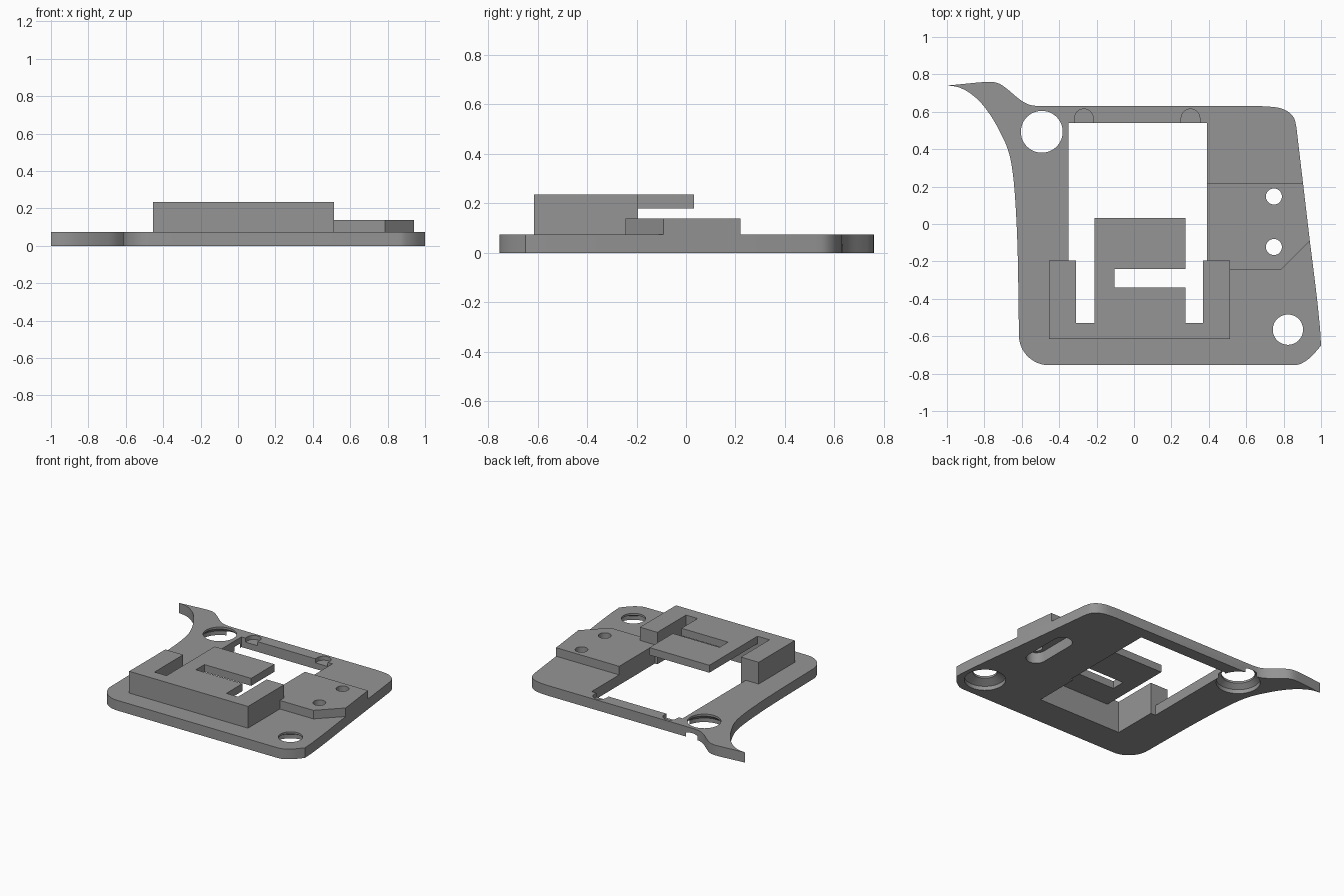
import bpy, bmesh, math
from mathutils import Vector

if "Cube" in bpy.data.objects:
    bpy.data.objects.remove(bpy.data.objects["Cube"])

grey = bpy.data.materials.new("mid grey")
grey.diffuse_color = (0.3, 0.3, 0.3, 1)
grey.use_nodes = True
grey.node_tree.nodes["Principled BSDF"].inputs["Base Color"].default_value = grey.diffuse_color


def finish(name, bm):
    bmesh.ops.recalc_face_normals(bm, faces=bm.faces)
    me = bpy.data.meshes.new(name)
    bm.to_mesh(me)
    bm.free()
    me.materials.append(grey)
    ob = bpy.data.objects.new(name, me)
    bpy.context.collection.objects.link(ob)
    return ob


def prism(name, pts, z0, z1):
    """Extrude a flat outline between two heights."""
    bm = bmesh.new()
    face = bm.faces.new([bm.verts.new((x, y, z0)) for x, y in pts])
    res = bmesh.ops.extrude_face_region(bm, geom=[face])
    top = [g for g in res["geom"] if isinstance(g, bmesh.types.BMVert)]
    bmesh.ops.translate(bm, verts=top, vec=(0, 0, z1 - z0))
    return finish(name, bm)


def lathe(name, x, y, profile, n=48):
    """Closed solid of revolution from (radius, z) pairs."""
    bm = bmesh.new()
    rings = [[bm.verts.new((x + r * math.cos(math.tau * i / n),
                            y + r * math.sin(math.tau * i / n), z))
              for i in range(n)] for r, z in profile]
    for a, b in zip(rings, rings[1:]):
        for i in range(n):
            j = (i + 1) % n
            bm.faces.new((a[i], a[j], b[j], b[i]))
    bm.faces.new(rings[0][::-1])
    bm.faces.new(rings[-1])
    return finish(name, bm)


def spline(pts, steps=4):
    """Smooth open curve through the points."""
    p = [Vector(q) for q in pts]
    p = [2 * p[0] - p[1]] + p + [2 * p[-1] - p[-2]]
    out = []
    for a, b, c, d in zip(p, p[1:], p[2:], p[3:]):
        for k in range(steps):
            t = k / steps
            v = 0.5 * (2 * b + (c - a) * t + (2 * a - 5 * b + 4 * c - d) * t * t
                       + (3 * b - a - 3 * c + d) * t ** 3)
            out.append((v.x, v.y))
    return out + [tuple(pts[-1])]


def arc(cx, cy, r, a0, a1, n=12):
    return [(cx + r * math.cos(math.radians(a0 + (a1 - a0) * i / n)),
             cy + r * math.sin(math.radians(a0 + (a1 - a0) * i / n)))
            for i in range(n + 1)]


def combine(target, tool, op):
    m = target.modifiers.new(op, 'BOOLEAN')
    m.operation, m.solver, m.object = op, 'EXACT', tool
    bpy.context.view_layer.objects.active = target
    bpy.ops.object.modifier_apply(modifier=m.name)
    bpy.data.objects.remove(tool)


T = 0.075   # plate thickness

# Plate outline: horn underside, left side, rounded corners, right side, horn top
outline = spline([(-1, .74), (-.945, .733), (-.885, .705), (-.82, .65), (-.76, .57),
                  (-.71, .48), (-.675, .40), (-.652, .30), (-.635, .13),
                  (-.622, -.15), (-.615, -.595)])
outline += arc(-.455, -.595, .16, 180, 270)[1:]
outline += spline([(.85, -.755), (.89, -.748), (.945, -.712), (1, -.65)])
outline += spline([(.995, -.56), (.975, -.37), (.94, -.09)])
outline += spline([(.868, .52), (.855, .567), (.82, .603), (.765, .623), (.68, .63)])
outline += spline([(-.51, .63), (-.56, .638), (-.61, .665), (-.67, .715),
                   (-.72, .75), (-.77, .76), (-.85, .755)])
body = prism("mounting_bracket", outline, 0, T)

# Raised U-shaped block
block = prism("block", [(-.455, -.615), (.512, -.615), (.512, -.195), (.37, -.195),
                        (.37, -.528), (-.31, -.528), (-.31, -.195), (-.455, -.195)],
              T, .235)
# Raised pad with a cut corner, flush with the plate's right side
pad = prism("pad", [(.39, -.245), (.785, -.245), (.94, -.09), (.9034, .22), (.39, .22)],
            T, .138)

# Open window through the plate, narrower between the block arms
window = prism("window", [(-.31, -.528), (.37, -.528), (.37, -.195), (.39, -.195),
                          (.39, .54), (-.35, .54), (-.35, -.195), (-.31, -.195)],
               -.1, .5)
combine(body, pad, 'UNION')
combine(body, block, 'UNION')
combine(body, window, 'DIFFERENCE')

# Overhanging tongue with a side slot
tongue = prism("tongue", [(-.212, -.528), (.275, -.528), (.275, -.34), (-.105, -.34),
                          (-.105, -.24), (.275, -.24), (.275, .032), (-.212, .032)],
               .18, .235)
combine(body, tongue, 'UNION')

# Two large screw holes, widened from below
for x, y, r, wide in ((-.493, .493, .112, .147), (.823, -.565, .081, .138)):
    combine(body, lathe("screw_hole", x, y, [(wide, -.1), (wide, .03), (r, .06),
                                             (r, .3)]), 'DIFFERENCE')

# Small holes through the pad, joined underneath by a long pocket
for y in (.147, -.123):
    combine(body, lathe("pad_hole", .748, y, [(.043, -.1), (.043, .3)], 32), 'DIFFERENCE')
pocket = arc(.748, .147, .068, 0, 180) + arc(.748, -.123, .068, 180, 360)
combine(body, prism("pocket", pocket, -.1, .08), 'DIFFERENCE')

# Half-round recesses in the rear rail
for x in (-.268, .302):
    recess = arc(x, .565, .05, 0, 180) + [(x - .05, .5), (x + .05, .5)]
    combine(body, prism("recess", recess, .045, .3), 'DIFFERENCE')

bpy.ops.object.select_all(action='DESELECT')
body.select_set(True)
bpy.context.view_layer.objects.active = body
bpy.ops.object.shade_smooth_by_angle(angle=math.radians(30))
